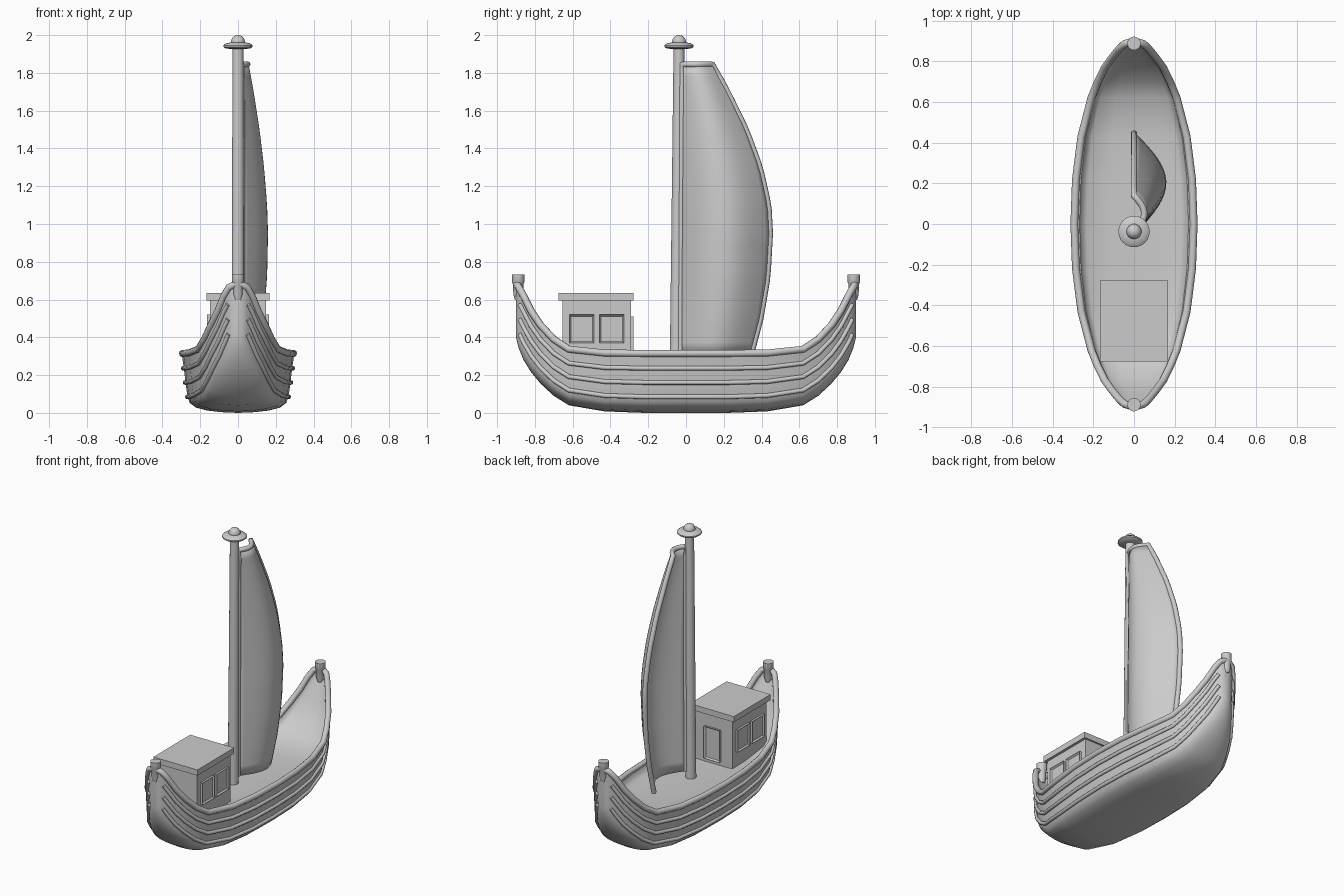
import bpy, bmesh, math
from mathutils import Vector

if "Cube" in bpy.data.objects:
    bpy.data.objects.remove(bpy.data.objects["Cube"])

# hull stations: distance from midship, half width, sheer height, keel height
ST = [(0, .298, .315, .0), (.22, .29, .315, .0), (.43, .263, .317, .008),
      (.62, .213, .337, .04), (.70, .18, .39, .09), (.77, .145, .465, .155),
      (.82, .108, .54, .215), (.86, .075, .62, .28), (.885, .048, .665, .34),
      (.9, .022, .69, .40)]
# cross-section: fraction of half width, fraction of height
SEC = [(0, 0), (.3, .012), (.55, .04), (.75, .09), (.86, .17), (.9, .3),
       (.925, .45), (.95, .65), (.975, .83), (1, 1)]


def lerp_table(rows, key, v):
    for a, b in zip(rows, rows[1:]):
        if v <= b[key] + 1e-9:
            f = (v - a[key]) / (b[key] - a[key])
            return [p + (q - p) * f for p, q in zip(a, b)]
    return list(rows[-1])


def smooth(ob, angle=40):
    bpy.ops.object.select_all(action='DESELECT')
    bpy.context.view_layer.objects.active = ob
    ob.select_set(True)
    bpy.ops.object.shade_smooth_by_angle(angle=math.radians(angle))
    return ob


def mesh_object(name, bm, angle=40):
    bmesh.ops.recalc_face_normals(bm, faces=bm.faces)
    me = bpy.data.meshes.new(name)
    bm.to_mesh(me)
    bm.free()
    ob = bpy.data.objects.new(name, me)
    bpy.context.collection.objects.link(ob)
    return smooth(ob, angle)


def tube(name, pts, r, cyclic=False):
    cu = bpy.data.curves.new(name, 'CURVE')
    cu.dimensions = '3D'
    cu.bevel_depth, cu.bevel_resolution = r, 3
    cu.use_fill_caps = True
    sp = cu.splines.new('POLY')
    sp.points.add(len(pts) - 1)
    for p, c in zip(sp.points, pts):
        p.co = (*c, 1)
    sp.use_cyclic_u = cyclic
    sp.use_smooth = True
    ob = bpy.data.objects.new(name, cu)
    bpy.context.collection.objects.link(ob)
    return ob


def lathe(name, profile, bottom, lean=0, n=24):
    # profile of (radius, height), turned about a vertical or leaning axis
    bm = bmesh.new()
    rings = []
    for r, z in profile:
        rings.append([bm.verts.new((bottom[0] + r * math.cos(i * math.tau / n),
                                    bottom[1] + lean * z + r * math.sin(i * math.tau / n),
                                    bottom[2] + z)) for i in range(n)])
    for a, b in zip(rings, rings[1:]):
        for i in range(n):
            bm.faces.new((a[i], a[(i + 1) % n], b[(i + 1) % n], b[i]))
    bm.faces.new(rings[0])
    bm.faces.new(rings[-1])
    return mesh_object(name, bm)


def box(name, lo, hi):
    bm = bmesh.new()
    bmesh.ops.create_cube(bm, size=1)
    for v in bm.verts:
        v.co = [l + (c + .5) * (h - l) for c, l, h in zip(v.co, lo, hi)]
    return mesh_object(name, bm)


def framed_panel(name, origin, u, n, w, h):
    # slab with an inset, recessed pane; u is its width direction, n faces out
    o, u, n, z = Vector(origin), Vector(u), Vector(n), Vector((0, 0, 1))
    bm = bmesh.new()
    bmesh.ops.create_cube(bm, size=1)
    for v in bm.verts:
        x, y, k = v.co
        v.co = o + u * x * w + z * y * h + n * k * .03
    bm.normal_update()
    face = max(bm.faces, key=lambda f: f.calc_center_median().dot(n))
    bmesh.ops.inset_region(bm, faces=[face], thickness=.012)
    bmesh.ops.translate(bm, verts=face.verts, vec=n * -.01)
    return mesh_object(name, bm)


# hull with sunken deck
ys = [-s[0] for s in ST[:0:-1]] + [s[0] for s in ST]
bm = bmesh.new()
rings = []
for y in ys:
    _, w, s, k = lerp_table(ST, 0, abs(y))
    half = [(w * fx, k + (s - k) * t) for fx, t in SEC]
    half += [(w * .9, s), (w * .87, s - .025), (w * .78, s - .042), (w * .4, s - .05), (0, s - .05)]
    loop = half + [(-x, z) for x, z in half[-2:0:-1]]
    rings.append([bm.verts.new((x, y, z)) for x, z in loop])
for a, b in zip(rings, rings[1:]):
    for i in range(len(a)):
        j = (i + 1) % len(a)
        bm.faces.new((a[i], a[j], b[j], b[i]))
bm.faces.new(rings[0])
bm.faces.new(rings[-1])
mesh_object("hull", bm, 50)

# gunwale rail running round the whole sheer line
side = [(w * .985 if abs(y) < .9 else 0, y, s) for y in ys
        for _, w, s, _ in [lerp_table(ST, 0, abs(y))]]
tube("gunwale_rail", side + [(-x, y, z) for x, y, z in side[-2:0:-1]], .019, True)

# planking strakes on both sides
for sx, label in ((1, "right"), (-1, "left")):
    for n, t in enumerate((.27, .51, .75)):
        fx = lerp_table(SEC, 1, t)[0]
        pts = []
        for y in [-.88] + ys[2:-2] + [.88]:
            _, w, s, k = lerp_table(ST, 0, abs(y))
            pts.append((sx * (w * fx + .003), y, k + (s - k) * t))
        tube(f"strake_{label}_{n + 1}", pts, .012)

# stem and stern posts
for sy, label in ((-1, "front"), (1, "back")):
    lathe(label + "_post", [(.018, 0), (.026, .03), (.028, .085), (.033, .095), (.033, .135)],
          (0, sy * .888, .597))

# mast with disc and ball
lathe("mast", [(.034, 0), (.029, 1.7)], (0, -.052, .25), .009)
lathe("mast_disc", [(.03, 0), (.065, .003), (.077, .012), (.077, .02), (.065, .03), (.035, .036)],
      (0, -.037, 1.926))
bm = bmesh.new()
bmesh.ops.create_uvsphere(bm, u_segments=24, v_segments=12, radius=.037)
bmesh.ops.translate(bm, verts=bm.verts, vec=(0, -.037, 1.963))
mesh_object("mast_ball", bm)

# billowing sail: rows of (height, back edge y, belly depth)
EDGE = [(.31, .345, .095), (.5, .395, .12), (.72, .432, .138), (.95, .445, .143),
        (1.1, .437, .138), (1.3, .392, .122), (1.5, .318, .098), (1.7, .22, .067), (1.845, .14, .04)]


def sail_point(u, v):
    z = EDGE[0][0] + (EDGE[-1][0] - EDGE[0][0]) * v
    _, end, belly = lerp_table(EDGE, 0, z)
    y0 = -.03 + .01 * v
    return (.02 * (1 - u) + belly * math.sin(math.pi * u), y0 + (end - y0) * u, z)


NU, NV = 16, 24
bm = bmesh.new()
grid = [[bm.verts.new(sail_point(i / NU, j / NV)) for i in range(NU + 1)] for j in range(NV + 1)]
for a, b in zip(grid, grid[1:]):
    for i in range(NU):
        bm.faces.new((a[i], a[i + 1], b[i + 1], b[i]))
sail = mesh_object("sail", bm)
mod = sail.modifiers.new("thickness", 'SOLIDIFY')
mod.thickness, mod.offset = .012, 0

# rope hem along the front, top and back edges of the sail
hem = [sail_point(0, j / NV) for j in range(NV + 1)]
hem += [sail_point(i / 8, 1) for i in range(1, 9)]
hem += [sail_point(1, j / NV) for j in range(NV - 1, -1, -1)]
tube("sail_hem", hem, .016)

# cabin with roof, windows and door
box("cabin", (-.148, -.655, .25), (.148, -.29, .6))
box("cabin_roof", (-.166, -.675, .595), (.166, -.278, .634))
for sx, label in ((1, "right"), (-1, "left")):
    for n, y in enumerate((-.551, -.394)):
        framed_panel(f"window_{label}_{n + 1}", (sx * .148, y, .445), (0, 1, 0), (sx, 0, 0), .13, .15)
framed_panel("cabin_door", (0, -.292, .4), (1, 0, 0), (0, 1, 0), .12, .22)
